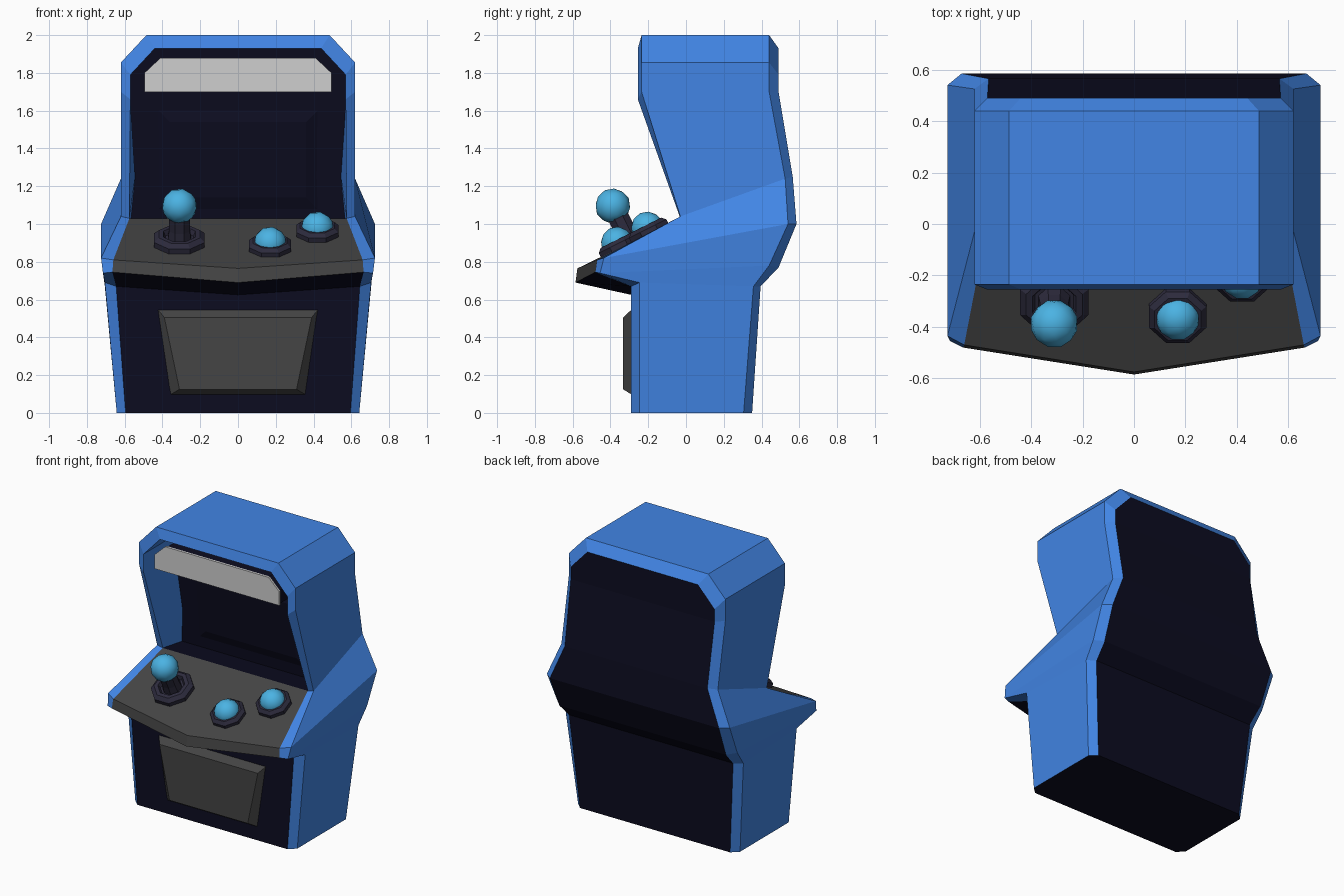
import bpy, bmesh, math
from mathutils import Vector

cube = bpy.data.objects.get("Cube")
if cube:
    bpy.data.objects.remove(cube, do_unlink=True)


def material(name, rgb):
    m = bpy.data.materials.new(name)
    m.use_nodes = True
    m.diffuse_color = (*rgb, 1)
    m.node_tree.nodes["Principled BSDF"].inputs["Base Color"].default_value = (*rgb, 1)
    return m


BLUE = material("cabinet blue", (0.054, 0.235, 0.78))
NAVY = material("dark navy", (0.0037, 0.0037, 0.0144))
GREY = material("charcoal grey", (0.058, 0.058, 0.058))
LIGHT = material("marquee light grey", (0.62, 0.62, 0.62))
TRIM = material("dark violet trim", (0.026, 0.024, 0.047))
CYAN = material("button cyan", (0.07, 0.45, 0.77))


def build(name, polys, mats, smooth=False):
    """Make an object from (points, material slot) polygons, welding shared points."""
    bm = bmesh.new()
    for pts, slot in polys:
        unique = []
        for p in pts:
            if p not in unique:
                unique.append(p)
        f = bm.faces.new([bm.verts.new(p) for p in unique])
        f.material_index = slot
        f.smooth = smooth
    bmesh.ops.remove_doubles(bm, verts=bm.verts[:], dist=0.0005)
    bmesh.ops.recalc_face_normals(bm, faces=bm.faces[:])
    me = bpy.data.meshes.new(name)
    bm.to_mesh(me)
    bm.free()
    for m in mats:
        me.materials.append(m)
    ob = bpy.data.objects.new(name, me)
    bpy.context.collection.objects.link(ob)
    return ob


def flip(p):
    return (-p[0], p[1], p[2])


# Cabinet stations from the floor to the roof:
# front rim, outer front, outer back, back rim
S = [
    [(.595, -.29, 0), (.642, -.246, 0), (.642, .305, 0), (.595, .35, 0)],
    [(.645, -.29, .67), (.705, -.246, .69), (.705, .357, .67), (.65, .395, .67)],
    [(.665, -.48, .745), (.715, -.455, .74), (.715, .44, .78), (.66, .49, .77)],
    [(.66, -.47, .81), (.725, -.435, .82), (.725, .54, 1.0), (.67, .585, 1.0)],
    [(.575, -.03, 1.03), (.62, -.03, 1.04), (.62, .525, 1.24), (.565, .565, 1.25)],
    [(.57, -.255, 1.66), (.62, -.235, 1.70), (.62, .44, 1.70), (.57, .49, 1.70)],
    [(.57, -.255, 1.79), (.62, -.235, 1.855), (.62, .44, 1.855), (.57, .49, 1.79)],
    [(.44, -.255, 1.93), (.485, -.235, 2.0), (.485, .44, 2.0), (.44, .49, 1.93)],
]
R = [s[0] for s in S]
L = [flip(p) for p in R]
path = S + [[flip(p) for p in s] for s in reversed(S)]
polys = []

# Blue bevelled shell over both sides and the roof
for a, b in zip(path, path[1:]):
    for k in range(3):
        polys.append(([a[k], a[k + 1], b[k + 1], b[k]], 0))

# Back panel and base
for a, b in zip(S, S[1:]):
    polys.append(([a[3], b[3], flip(b[3]), flip(a[3])], 1))
polys.append((S[0] + [flip(p) for p in reversed(S[0])], 1))

# Lower front, underside of the control panel, pointed lip and sloped top
c1, c2, c3 = (0, -.29, .625), (0, -.585, .69), (0, -.575, .765)
polys.append(([R[0], R[1], c1, L[1], L[0]], 1))
for side in (R, L):
    polys.append(([side[1], side[2], c2, c1], 1))
    polys.append(([side[2], side[3], c3, c2], 2))
polys.append(([R[3], R[4], L[4], L[3], c3], 2))

# Recess: blue walls, navy floor and back
inner = [(.57, .18, 1.0), (.545, .15, 1.25), (.57, .11, 1.62), (.57, .09, 1.79), (.44, .07, 1.93)]
rim = [R[4], R[4], R[5], R[6], R[7]]
rim += [flip(p) for p in reversed(rim)]
deep = inner + [flip(p) for p in reversed(inner)]
for i in range(len(rim) - 1):
    polys.append(([rim[i], rim[i + 1], deep[i + 1], deep[i]], 0))
polys.append(([R[4], inner[0], flip(inner[0]), L[4]], 1))
for a, b in zip(inner, inner[1:]):
    polys.append(([a, b, flip(b), flip(a)], 1))
build("cabinet", polys, [BLUE, NAVY, GREY])


def loft(name, rings, mat):
    """Close a stack of equal rings with end caps."""
    n = len(rings[0])
    out = [(rings[0], 0), (rings[-1], 0)]
    for a, b in zip(rings, rings[1:]):
        out += [([a[i], a[(i + 1) % n], b[(i + 1) % n], b[i]], 0) for i in range(n)]
    return build(name, out, [mat])


def trapezoid(y_top, y_low, top, low, z1, z0):
    return [(-top, y_top, z1), (top, y_top, z1), (low, y_low, z0), (-low, y_low, z0)]


# Coin door with bevelled border
loft("coin_door", [trapezoid(-.285, -.285, .427, .36, .55, .095),
                   trapezoid(-.333, -.333, .39, .31, .505, .125)], GREY)

# Slightly raised screen
loft("screen", [trapezoid(.112, .17, .42, .42, 1.6, 1.08),
                trapezoid(.095, .145, .36, .36, 1.54, 1.14)], NAVY)

# Marquee plate with a dark housing behind it
plate = [(-.495, 1.70), (.495, 1.70), (.495, 1.80), (.41, 1.88), (-.41, 1.88), (-.495, 1.80)]
loft("marquee", [[(x, y, z) for x, z in plate] for y in (-.24, -.225)], LIGHT)
loft("marquee_housing", [[(x * .98, y, 1.79 + (z - 1.79) * .96) for x, z in plate]
                         for y in (-.226, .12)], NAVY)

# Controls stand at right angles to the sloped panel
NORMAL = Vector((0, -.447, .894))
TILT = math.atan2(.22, .44)


def panel_point(x, y, height=0):
    return Vector((x, y, .81 + .5 * (y + .47))) + NORMAL * height


def lathe(name, profile, x, y, mat, sides=8):
    rings = []
    for r, h in profile:
        ring = []
        for i in range(sides):
            a = math.tau * (i + .5) / sides
            ring.append((r * math.cos(a), r * math.sin(a), h))
        rings.append(ring)
    ob = loft(name, rings, mat)
    ob.location = panel_point(x, y)
    ob.rotation_euler.x = TILT
    return ob


def ball(name, x, y, height, radius):
    bm = bmesh.new()
    bmesh.ops.create_icosphere(bm, subdivisions=2, radius=radius)
    for f in bm.faces:
        f.smooth = True
    me = bpy.data.meshes.new(name)
    bm.to_mesh(me)
    bm.free()
    me.materials.append(CYAN)
    ob = bpy.data.objects.new(name, me)
    bpy.context.collection.objects.link(ob)
    ob.location = panel_point(x, y, height)
    ob.rotation_euler.x = TILT


# Joystick: dished collar, shaft and ball
jx, jy = -.31, -.29
lathe("joystick_collar", [(.145, -.01), (.145, .03), (.118, .052), (.092, .052), (.08, .025)], jx, jy, TRIM)
lathe("joystick_shaft", [(.068, .01), (.06, .08), (.06, .18)], jx, jy, TRIM)
ball("joystick_ball", jx, jy, .218, .094)

# Two push buttons
for label, x, y in (("inner", .17, -.35), ("outer", .42, -.19)):
    lathe(label + "_button_collar", [(.12, -.01), (.12, .028), (.098, .048), (.08, .048)], x, y, TRIM)
    ball(label + "_button", x, y, .032, .088)
